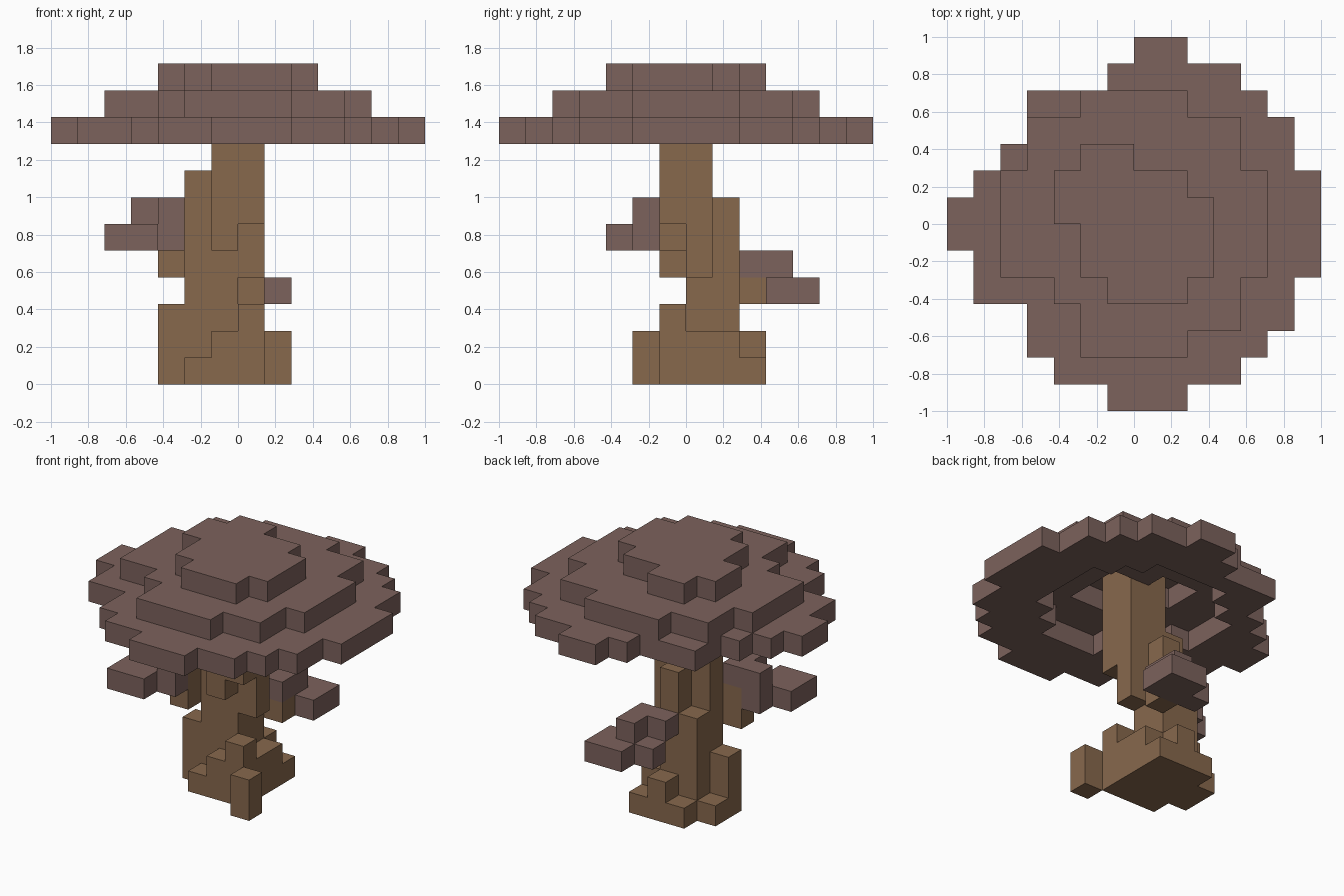
import bpy
import bmesh
from mathutils import Vector

UNIT = 1 / 7  # edge of one block

cube = bpy.data.objects.get("Cube")
if cube:
    bpy.data.objects.remove(cube, do_unlink=True)


def material(name, rgb):
    mat = bpy.data.materials.new(name)
    mat.use_nodes = True
    color = (*rgb, 1)
    mat.diffuse_color = color
    mat.node_tree.nodes["Principled BSDF"].inputs["Base Color"].default_value = color
    return mat


bark = material("brown bark", (.242, .138, .073))
leaf = material("dusky leaf", (.202, .122, .107))


def boxes(*spans):
    """Block cells filled by boxes given as x, y and z ranges."""
    return {(x, y, z) for a, b, c, d, e, f in spans
            for x in range(a, b) for y in range(c, d) for z in range(e, f)}


def disc(top, rows):
    """Flat footprint from x ranges, listed from the back row forward."""
    return {(x, top - i) for i, (a, b) in enumerate(rows) for x in range(a, b)}


def inner(cells):
    """Footprint shrunk by one block on all sides."""
    return {(x, y) for x, y in cells
            if {(x + 1, y), (x - 1, y), (x, y + 1), (x, y - 1)} <= cells}


def build(name, cells, mat):
    """Skin the outside of a set of block cells."""
    bm = bmesh.new()
    verts = {}

    def vert(p):
        key = tuple(p)
        if key not in verts:
            verts[key] = bm.verts.new([k * UNIT for k in key])
        return verts[key]

    for cell in cells:
        for axis in range(3):
            u, v = Vector((0, 0, 0)), Vector((0, 0, 0))
            u[(axis + 1) % 3] = v[(axis + 2) % 3] = 1
            for side in (0, 1):
                near = list(cell)
                near[axis] += 2 * side - 1
                if tuple(near) in cells:
                    continue
                p = Vector(cell)
                p[axis] += side
                loop = [p, p + u, p + u + v, p + v]
                if not side:
                    loop.reverse()
                bm.faces.new([vert(q) for q in loop])
    # merge coplanar squares into large flat faces
    bmesh.ops.dissolve_limit(bm, angle_limit=.01, verts=bm.verts, edges=bm.edges)
    mesh = bpy.data.meshes.new(name)
    bm.to_mesh(mesh)
    bm.free()
    mesh.materials.append(mat)
    obj = bpy.data.objects.new(name, mesh)
    bpy.context.collection.objects.link(obj)


# Canopy: three stepped tiers, hollow underneath
low = disc(6, [(0, 2), (-1, 4), (-4, 5), (-4, 6), (-5, 6), (-6, 7), (-7, 7),
               (-7, 7), (-6, 7), (-6, 6), (-4, 6), (-4, 5), (-3, 4), (-1, 2)])
mid = disc(4, [(-2, 2), (-4, 4), (-4, 4), (-5, 5), (-5, 5), (-5, 5), (-5, 5),
               (-3, 4), (-2, 4), (-2, 2)])
top = disc(2, [(-2, 0), (-3, 2), (-3, 3), (-2, 3), (-2, 3), (-1, 2)])
tiers = (low - inner(mid), mid - inner(top), top)
build("canopy", {(x, y, 9 + i) for i, tier in enumerate(tiers) for x, y in tier}, leaf)

# Trunk: spreading roots, twisting stem and two branch stubs
roots = boxes((-2, 1, -1, 3, 0, 1), (-3, -2, 0, 2, 0, 1), (-3, -2, 0, 1, 0, 3),
              (-1, 1, -1, 0, 1, 2), (0, 1, -1, 0, 2, 3), (1, 2, -2, -1, 0, 2),
              (-1, 0, 2, 3, 1, 2), (-2, 1, 0, 2, 1, 2))
stem = boxes((-2, 0, 0, 2, 2, 5), (-1, 0, 1, 2, 5, 7), (-2, -1, 0, 1, 5, 8),
             (-1, 1, 0, 1, 4, 11), (-1, 0, -1, 0, 5, 11), (0, 1, -1, 0, 6, 11))
stubs = boxes((0, 1, 2, 3, 3, 4), (-3, -2, -1, 0, 4, 6))
build("trunk", roots | stem | stubs, bark)

# Leaf clusters on the branch stubs
build("front_leaf_cluster", boxes(
    (-5, -3, -3, -1, 5, 6), (-3, -2, -2, -1, 5, 7),
    (-4, -3, -1, 0, 5, 7), (-3, -2, -1, 0, 6, 7)), leaf)
build("back_leaf_cluster", boxes(
    (0, 2, 4, 5, 3, 4), (-1, 2, 3, 4, 3, 4),
    (0, 1, 2, 4, 4, 5), (-1, 0, 2, 3, 4, 5)), leaf)
